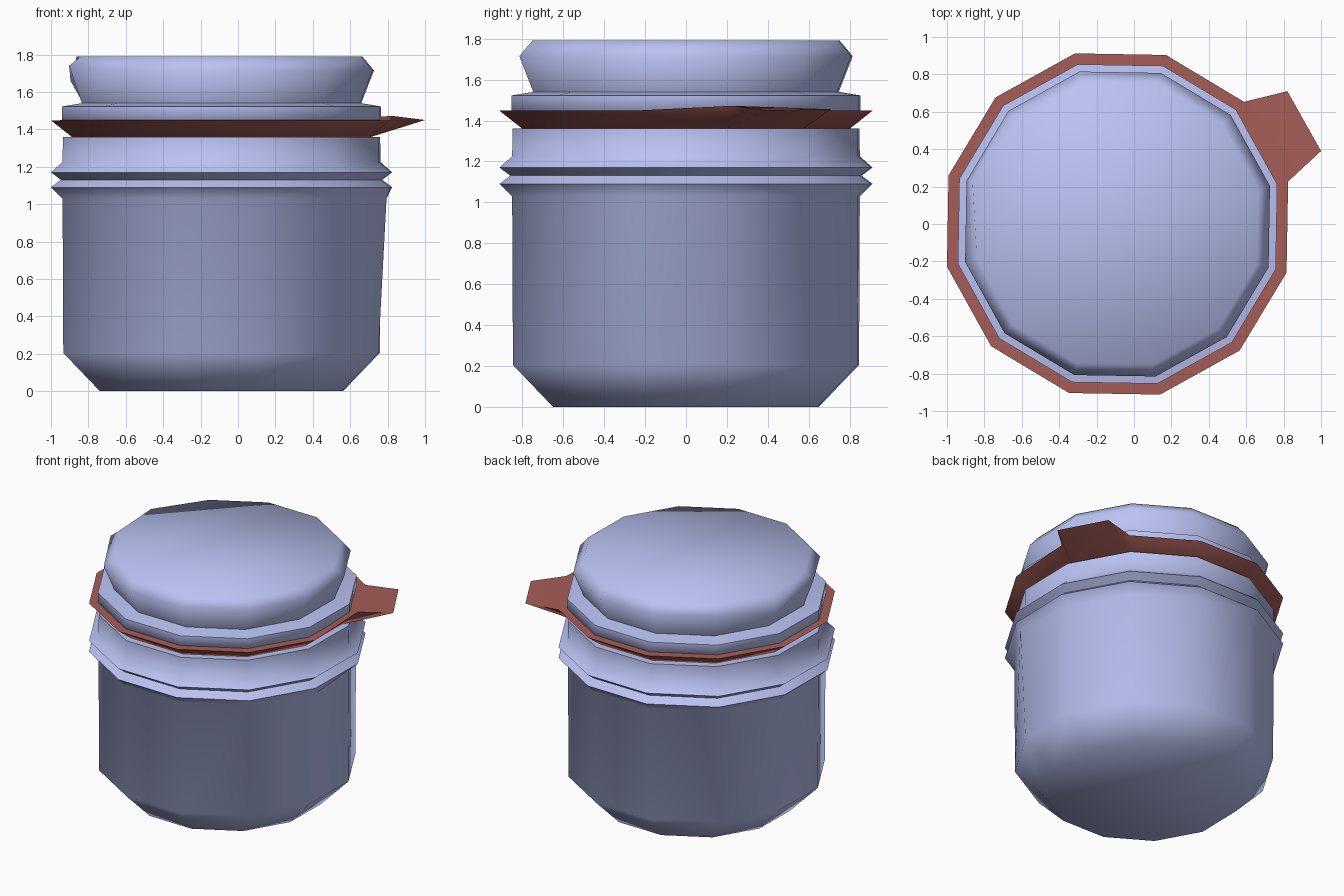
import bpy, bmesh
from math import sin, cos, radians

if "Cube" in bpy.data.objects:
    bpy.data.objects.remove(bpy.data.objects["Cube"])

CX = -0.088          # axis of the jar (the pull tab takes up the rest of the width)
SIDES = 12
START = 14           # angle of the first corner, degrees


def material(name, color):
    m = bpy.data.materials.new(name)
    m.diffuse_color = color
    m.use_nodes = True
    m.node_tree.nodes["Principled BSDF"].inputs["Base Color"].default_value = m.diffuse_color
    return m


def lathe(bm, profile, caps=True, closed=False):
    """Revolve (radius, z) points into a 12-sided shell; returns the rings."""
    rings = []
    for r, z in profile:
        ring = []
        for i in range(SIDES):
            a = radians(START + 360 / SIDES * i)
            ring.append(bm.verts.new((CX + r * cos(a), r * sin(a), z)))
        rings.append(ring)
    pairs = list(zip(rings, rings[1:]))
    if closed:
        pairs.append((rings[-1], rings[0]))
    for lo, hi in pairs:
        for i in range(SIDES):
            j = (i + 1) % SIDES
            bm.faces.new((lo[i], lo[j], hi[j], hi[i]))
    if caps:
        bm.faces.new(rings[0][::-1])
        bm.faces.new(rings[-1])
    return rings


def finish(bm, name, mat):
    bmesh.ops.recalc_face_normals(bm, faces=bm.faces)
    me = bpy.data.meshes.new(name)
    bm.to_mesh(me)
    bm.free()
    ob = bpy.data.objects.new(name, me)
    bpy.context.collection.objects.link(ob)
    me.materials.append(mat)
    bpy.ops.object.select_all(action='DESELECT')
    ob.select_set(True)
    bpy.context.view_layer.objects.active = ob
    bpy.ops.object.shade_smooth_by_angle(angle=radians(80))
    return ob


glass = material("blue_glass", (0.49, 0.54, 0.89, 1))
rubber = material("red_rubber", (0.38, 0.11, 0.095, 1))

# Jar body with chamfered foot and double bead around the neck
bm = bmesh.new()
rings = lathe(bm, [(0.67, 0), (0.872, 0.205), (0.876, 1.03), (0.94, 1.09), (0.885, 1.13),
                   (0.94, 1.17), (0.876, 1.225), (0.874, 1.36)])
rings[2][-1].co.x += 0.04      # dented corner on the right wall
finish(bm, "jar_body", glass)

# Lid: stepped rim, waist and flared knob
bm = bmesh.new()
rings = lathe(bm, [(0.84, 1.43), (0.88, 1.45), (0.88, 1.522), (0.77, 1.54),
                   (0.84, 1.715), (0.775, 1.79)])
rings[4][5].co.z = 1.66        # slightly uneven left edge
rings[4][6].co.z = 1.74
rings[5][5].co.x -= 0.03
finish(bm, "lid", glass)

# Rubber gasket with a pull tab at the back right
bm = bmesh.new()
rings = lathe(bm, [(0.80, 1.36), (0.825, 1.36), (0.94, 1.448), (0.80, 1.45)],
              caps=False, closed=True)
rings[2][0].co.z = 1.472
b0, b1, t0, t1 = rings[1][0], rings[1][1], rings[2][0], rings[2][1]
bm.faces.remove(next(f for f in b0.link_faces if {b0, b1, t0, t1} == set(f.verts)))
p0 = bm.verts.new((1.0, 0.39, 1.45))
p1 = bm.verts.new((0.82, 0.71, 1.455))
for f in ((t0, p0, p1, t1), (b0, b1, p1, p0), (b0, p0, t0), (b1, t1, p1)):
    bm.faces.new(f)
finish(bm, "gasket", rubber)
